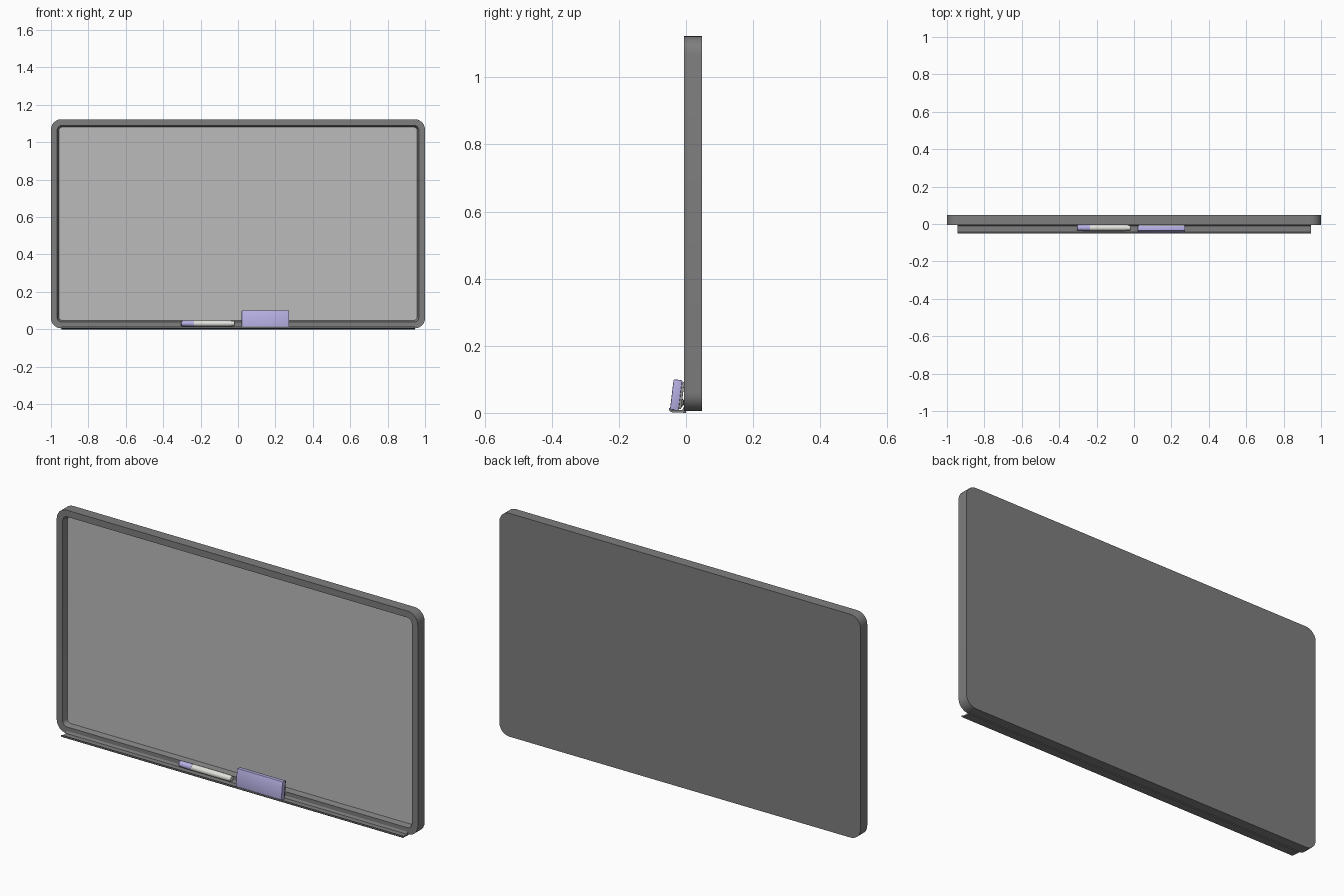
import bpy, bmesh, math
from mathutils import Matrix, Vector

if "Cube" in bpy.data.objects:
    bpy.data.objects.remove(bpy.data.objects["Cube"])


def material(name, rgb):
    m = bpy.data.materials.new(name)
    m.diffuse_color = (*rgb, 1)
    m.use_nodes = True
    m.node_tree.nodes["Principled BSDF"].inputs["Base Color"].default_value = m.diffuse_color
    return m


GREY = material("frame grey", (0.21, 0.21, 0.21))
BOARD = material("board light grey", (0.5, 0.5, 0.5))
LAVENDER = material("lavender", (0.46, 0.43, 0.76))
WHITE = material("off white", (0.76, 0.76, 0.72))
FELT = material("felt grey", (0.3, 0.3, 0.3))


def finish(name, bm, mat, smooth=30):
    bmesh.ops.recalc_face_normals(bm, faces=bm.faces[:])
    me = bpy.data.meshes.new(name)
    bm.to_mesh(me)
    bm.free()
    me.materials.append(mat)
    ob = bpy.data.objects.new(name, me)
    bpy.context.collection.objects.link(ob)
    bpy.context.view_layer.objects.active = ob
    ob.select_set(True)
    bpy.ops.object.shade_smooth_by_angle(angle=math.radians(smooth))
    ob.select_set(False)
    return ob


def rounded_rect(hw, z0, z1, r, n=6):
    pts = []
    for k, (sx, cz) in enumerate([(1, z1 - r), (-1, z1 - r), (-1, z0 + r), (1, z0 + r)]):
        for i in range(n + 1):
            a = math.pi / 2 * (k + i / n)
            pts.append((sx * (hw - r) + r * math.cos(a), cz + r * math.sin(a)))
    return pts


def skin(bm, loops, cap_start=True, cap_end=True):
    rings = [[bm.verts.new(p) for p in loop] for loop in loops]
    n = len(rings[0])
    for a, b in zip(rings, rings[1:]):
        for i in range(n):
            bm.faces.new((a[i], a[(i + 1) % n], b[(i + 1) % n], b[i]))
    if cap_start:
        bm.faces.new(rings[0])
    if cap_end:
        bm.faces.new(rings[-1])


def rect_loop(inset, y, r):
    return [(x, y, z) for x, z in rounded_rect(1 - inset, 0.005 + inset, 1.123 - inset, r)]


# Frame: back, outer wall, front rim and recessed inner wall
bm = bmesh.new()
skin(bm, [rect_loop(0, 0.048, 0.055), rect_loop(0, -0.006, 0.055),
          rect_loop(0.033, -0.006, 0.025), rect_loop(0.042, 0.018, 0.02)], cap_end=False)
finish("frame", bm, GREY)

# Writing surface
bm = bmesh.new()
skin(bm, [rect_loop(0.042, 0.018, 0.02), rect_loop(0.042, 0.03, 0.02)])
finish("writing_surface", bm, BOARD)

# Tray with raised front lip
profile = [(0.0, 0.0), (-0.044, 0.002), (-0.05, 0.007), (-0.05, 0.014),
           (-0.047, 0.014), (-0.043, 0.008), (-0.012, 0.008), (-0.006, 0.018), (0.0, 0.018)]
bm = bmesh.new()
skin(bm, [[(x, y, z) for y, z in profile] for x in (-0.945, 0.945)])
finish("tray", bm, GREY)


def turned(name, stations, mat, y=-0.021, z=0.031, n=20):
    bm = bmesh.new()
    skin(bm, [[(x, y + r * math.cos(2 * math.pi * i / n), z + r * math.sin(2 * math.pi * i / n))
               for i in range(n)] for x, r in stations])
    return finish(name, bm, mat)


# Marker: cap, clip and barrel
turned("marker_cap", [(-0.306, 0.012), (-0.303, 0.0145), (-0.235, 0.016)], LAVENDER)
turned("marker_barrel", [(-0.236, 0.0155), (-0.06, 0.0155), (-0.03, 0.0145), (-0.022, 0.0135), (-0.019, 0.011)], WHITE)


# Eraser leaning against the frame: body plus felt pad
def leaning_block(name, x0, x1, y0, y1, z0, z1, bevel, mat):
    bm = bmesh.new()
    bmesh.ops.create_cube(bm, size=1)
    for v in bm.verts:
        v.co = Vector((x0 if v.co.x < 0 else x1, y0 if v.co.y < 0 else y1, z0 if v.co.z < 0 else z1))
    bmesh.ops.bevel(bm, geom=bm.edges[:], offset=bevel, segments=2, profile=0.5, affect='EDGES')
    bm.transform(Matrix.Translation((0, -0.048, 0.009)) @ Matrix.Rotation(math.radians(-7), 4, 'X'))
    return finish(name, bm, mat)


leaning_block("eraser_body", 0.02, 0.273, 0, 0.026, 0.001, 0.092, 0.003, LAVENDER)
leaning_block("eraser_felt", 0.024, 0.269, 0.025, 0.033, 0.006, 0.088, 0.001, FELT)
